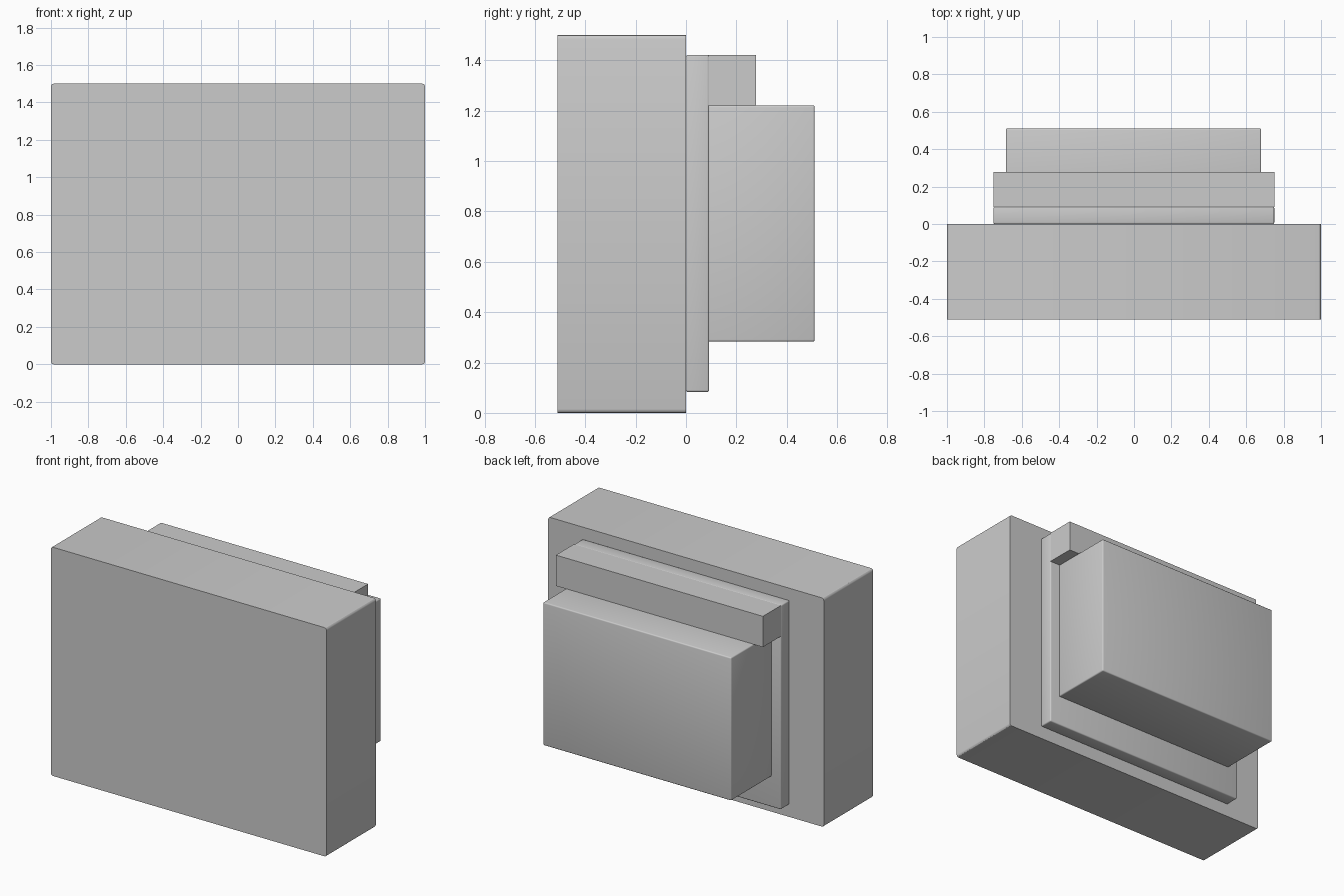
import bpy, bmesh

if "Cube" in bpy.data.objects:
    bpy.data.objects.remove(bpy.data.objects["Cube"])


def box(name, lo, hi, bevel=0.0, keep=None):
    """Box between two corners; keep(edge) picks the edges to round."""
    bm = bmesh.new()
    bmesh.ops.create_cube(bm, size=1)
    for v in bm.verts:
        v.co = [lo[i] + (v.co[i] + 0.5) * (hi[i] - lo[i]) for i in range(3)]
    if bevel:
        edges = [e for e in bm.edges if keep is None or keep(e)]
        bmesh.ops.bevel(bm, geom=edges, offset=bevel, segments=3,
                        profile=0.5, affect='EDGES')
    mesh = bpy.data.meshes.new(name)
    bm.to_mesh(mesh)
    bm.free()
    obj = bpy.data.objects.new(name, mesh)
    bpy.context.collection.objects.link(obj)
    if bevel:
        bpy.ops.object.select_all(action='DESELECT')
        obj.select_set(True)
        bpy.context.view_layer.objects.active = obj
        bpy.ops.object.shade_smooth_by_angle()
    return obj


def runs_in_depth(e):
    return abs(e.verts[0].co.y - e.verts[1].co.y) > 0.01


# Front slab: only the four edges running front to back are rounded
box("front_slab", (-1, -0.511, 0), (1, 0, 1.5), 0.015, runs_in_depth)
# Thin plate behind the slab
box("mounting_plate", (-0.752, 0, 0.083), (0.75, 0.092, 1.422), 0.008)
# Sharp-edged bar along the top of the plate
box("top_bar", (-0.752, 0.09, 1.22), (0.75, 0.277, 1.422))
# Deep rear housing
box("rear_housing", (-0.685, 0.088, 0.283), (0.68, 0.511, 1.221), 0.008)
